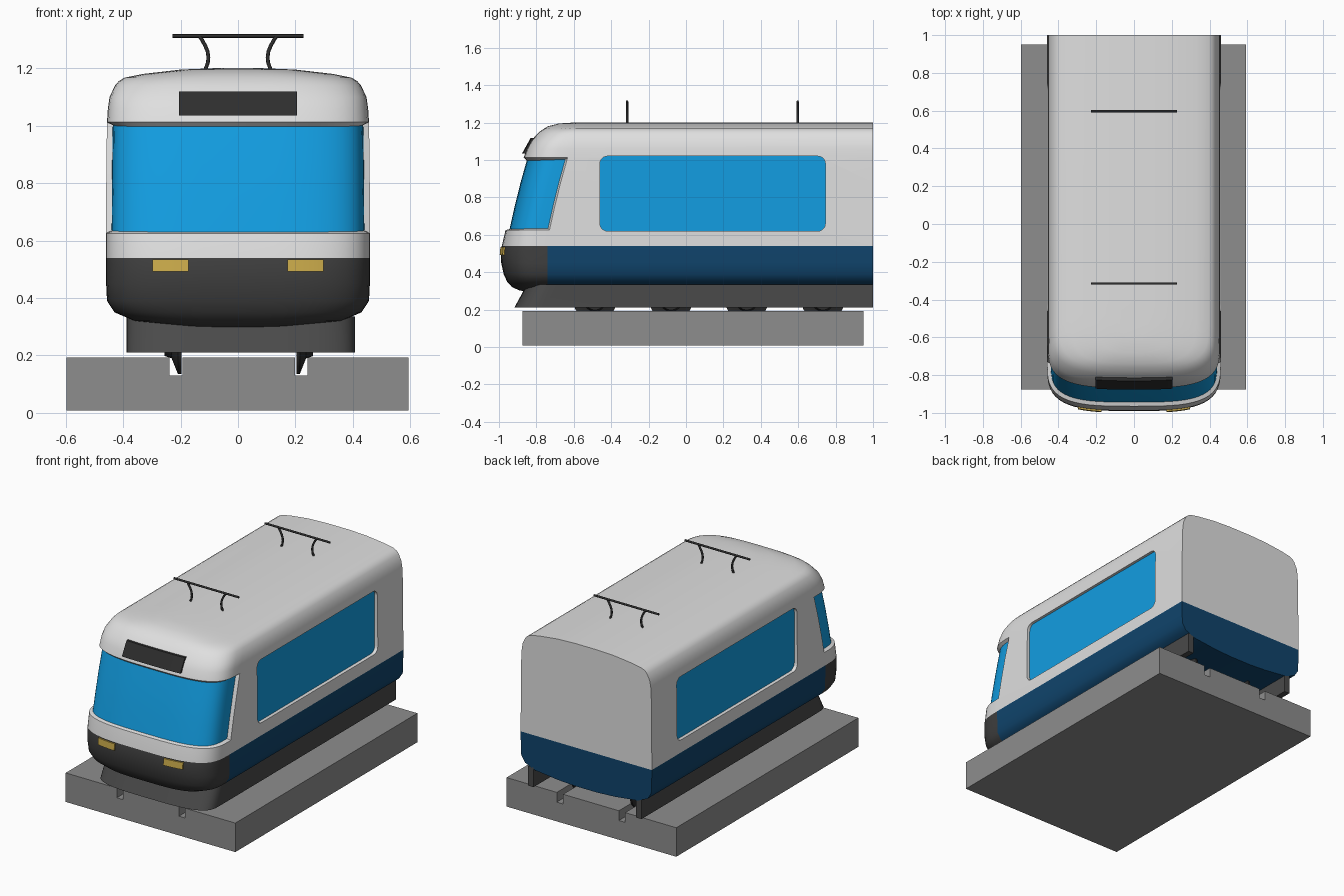
import bpy, bmesh, math

if "Cube" in bpy.data.objects:
    bpy.data.objects.remove(bpy.data.objects["Cube"])


def material(name, r, g, b):
    m = bpy.data.materials.new(name)
    m.diffuse_color = (r, g, b, 1)
    m.use_nodes = True
    m.node_tree.nodes["Principled BSDF"].inputs["Base Color"].default_value = m.diffuse_color
    return m


WHITE = material("white_paint", 0.74, 0.74, 0.74)
GLASS = material("blue_glass", 0.006, 0.34, 0.76)
NAVY = material("navy_paint", 0.005, 0.058, 0.15)
NOSE = material("dark_grey_nose", 0.05, 0.05, 0.05)
SKIRT = material("dark_grey_skirt", 0.068, 0.068, 0.068)
BLACK = material("near_black", 0.027, 0.027, 0.027)
STONE = material("grey_base", 0.27, 0.27, 0.27)
YELLOW = material("lamp_yellow", 0.6, 0.41, 0.07)


def activate(ob):
    bpy.ops.object.select_all(action='DESELECT')
    ob.select_set(True)
    bpy.context.view_layer.objects.active = ob


def smooth(ob, angle=40):
    activate(ob)
    bpy.ops.object.shade_smooth_by_angle(angle=math.radians(angle))


def loft(name, rings, mats, edit=None):
    """Join closed rings of equal size into a capped solid."""
    bm = bmesh.new()
    rows = [[bm.verts.new(p) for p in ring] for ring in rings]
    n = len(rows[0])
    for a, b in zip(rows, rows[1:]):
        for i in range(n):
            j = (i + 1) % n
            bm.faces.new((a[i], a[j], b[j], b[i]))
    bm.faces.new(rows[0][::-1])
    bm.faces.new(rows[-1])
    bmesh.ops.recalc_face_normals(bm, faces=bm.faces[:])
    if edit:
        edit(bm)
    me = bpy.data.meshes.new(name)
    bm.to_mesh(me)
    bm.free()
    ob = bpy.data.objects.new(name, me)
    bpy.context.collection.objects.link(ob)
    for m in mats:
        me.materials.append(m)
    return ob


# Body profile: height, half width, front y
LEVELS = [
    (.295, .08, -.84), (.302, .2, -.89), (.32, .36, -.93), (.35, .43, -.957),
    (.39, .456, -.975), (.45, .459, -.988), (.5, .46, -.99), (.54, .46, -.985),
    (.625, .46, -.965), (.75, .459, -.937), (.88, .458, -.905), (1.012, .456, -.868),
    (1.06, .453, -.852), (1.1, .447, -.83), (1.14, .428, -.795), (1.155, .415, -.778),
    (1.167, .395, -.76), (1.18, .33, -.738), (1.195, .2, -.68), (1.2, .08, -.6)]
N = 3.4


def level(z):
    for a, b in zip(LEVELS, LEVELS[1:]):
        if z <= b[0]:
            t = (z - a[0]) / (b[0] - a[0])
            return a[1] + t * (b[1] - a[1]), a[2] + t * (b[2] - a[2])


def corner_start(z, f):
    return -.74 if z < .6 else f + .235


def front_y(x, z):
    w, f = level(z)
    s = corner_start(z, f)
    return s - (s - f) * (1 - (abs(x) / w) ** N) ** (1 / N)


def u_outline(w, f, s, n, cx=0, k=14, back=1.0):
    """Plan outline: right back, round the nose, left back."""
    pts = [(cx + w, back)]
    for i in range(2 * k + 1):
        t = math.pi * i / (2 * k)
        c, d = math.cos(t), max(0, math.sin(t))
        x = 0 if i == k else math.copysign(abs(c) ** (2 / n), c) * w
        pts.append((cx + x, s - (s - f) * (0 if i in (0, 2 * k) else d ** (2 / n))))
    return pts + [(cx - w, back)]


def paint_body(bm):
    screen = []
    for f in bm.faces:
        c = f.calc_center_median()
        if c.z < .54:
            f.material_index = 1 if c.y > -.74 else 2
        elif .625 < c.z < 1.012 and c.y < -.6:
            screen.append(f)
    # recessed wrap-round windscreen
    bmesh.ops.inset_region(bm, faces=screen, thickness=.01, depth=-.02,
                           use_even_offset=True, use_boundary=True)
    for f in screen:
        f.material_index = 3


rings = [[(x, y, z) for x, y in u_outline(w, f, corner_start(z, f), N)]
         for z, w, f in LEVELS]
body = loft("tram_body", rings, [WHITE, NAVY, NOSE, GLASS], paint_body)

# Side windows cut as shallow pockets with a glass floor
FLOOR = .438
for side in (-1, 1):
    outline = []
    for cy, cz, a0 in ((.705, .98, 0), (-.42, .98, 90), (-.42, .66, 180), (.705, .66, 270)):
        for i in range(7):
            a = math.radians(a0 + 15 * i)
            outline.append((cy + .04 * math.cos(a), cz + .04 * math.sin(a)))
    cutter = loft("window_cutter", [[(side * x, y, z) for y, z in outline]
                                    for x in (FLOOR, .6)], [])
    cutter.hide_render = True
    mod = body.modifiers.new("window", 'BOOLEAN')
    mod.operation = 'DIFFERENCE'
    mod.solver = 'EXACT'
    mod.object = cutter
    activate(body)
    bpy.ops.object.modifier_apply(modifier=mod.name)
    bpy.data.objects.remove(cutter)
for p in body.data.polygons:
    if abs(abs(p.center.x) - FLOOR) < .002 and abs(p.normal.x) > .99 and -.47 < p.center.y < .75:
        p.material_index = 3
smooth(body)


# Plates that follow the curve of the nose
def nose_plate(name, x0, x1, z0, z1, out, mat):
    rings = []
    for i in range(9):
        x = x0 + (x1 - x0) * i / 8
        a, b = front_y(x, z0), front_y(x, z1)
        rings.append([(x, a - out, z0), (x, b - out, z1), (x, b + .015, z1), (x, a + .015, z0)])
    smooth(loft(name, rings, [mat]), 30)


nose_plate("destination_sign", -.205, .205, 1.035, 1.118, .016, BLACK)
nose_plate("headlight_left", -.297, -.172, .492, .534, .009, YELLOW)
nose_plate("headlight_right", .172, .297, .492, .534, .009, YELLOW)

# Hollow skirt, open at the back
low, top = u_outline(.398, -.918, -.76, 3.4, .01), u_outline(.398, -.85, -.69, 3.4, .01)
low_in, top_in = u_outline(.36, -.875, -.74, 3.4, .01), u_outline(.36, -.81, -.67, 3.4, .01)
rings = [[(*a, .21), (*b, .335), (*c, .335), (*d, .21)]
         for a, b, c, d in zip(low, top, top_in, low_in)]
smooth(loft("skirt", rings, [SKIRT]))

# Flanged wheels
for y in (-.487, -.08, .325, .732):
    for side in (-1, 1):
        prof = [(.2, .115), (.212, .115), (.234, .06), (.258, .052)]
        rings = [[(.003 + side * x, y + r * math.cos(math.tau * i / 32),
                   .25 + r * math.sin(math.tau * i / 32)) for i in range(32)]
                 for x, r in prof]
        smooth(loft("wheel", rings, [BLACK]), 30)

# Base slab with two rail grooves
section = [(-.597, .008), (.594, .008), (.594, .192), (.242, .192), (.242, .13),
           (.198, .13), (.198, .192), (-.194, .192), (-.194, .13), (-.238, .13),
           (-.238, .192), (-.597, .192)]
loft("track_base", [[(x, y, z) for x, z in section] for y in (-.875, .95)], [STONE])

# Current collectors on the roof
for y in (-.315, .597):
    cu = bpy.data.curves.new("current_collector", 'CURVE')
    cu.dimensions = '3D'
    cu.bevel_depth = .0065
    cu.bevel_resolution = 2
    cu.use_fill_caps = True
    paths = [[(-.228, 1.312), (.228, 1.312)]]
    for s in (-1, 1):
        paths.append([(s * x, z) for x, z in (
            (.113, 1.185), (.112, 1.2), (.105, 1.218), (.103, 1.238), (.106, 1.258),
            (.114, 1.278), (.124, 1.296), (.134, 1.312))])
    for path in paths:
        sp = cu.splines.new('POLY')
        sp.points.add(len(path) - 1)
        for pt, (x, z) in zip(sp.points, path):
            pt.co = (x, y, z, 1)
    ob = bpy.data.objects.new("current_collector", cu)
    bpy.context.collection.objects.link(ob)
    cu.materials.append(BLACK)
    activate(ob)
    bpy.ops.object.convert(target='MESH')
    smooth(bpy.context.object, 50)
